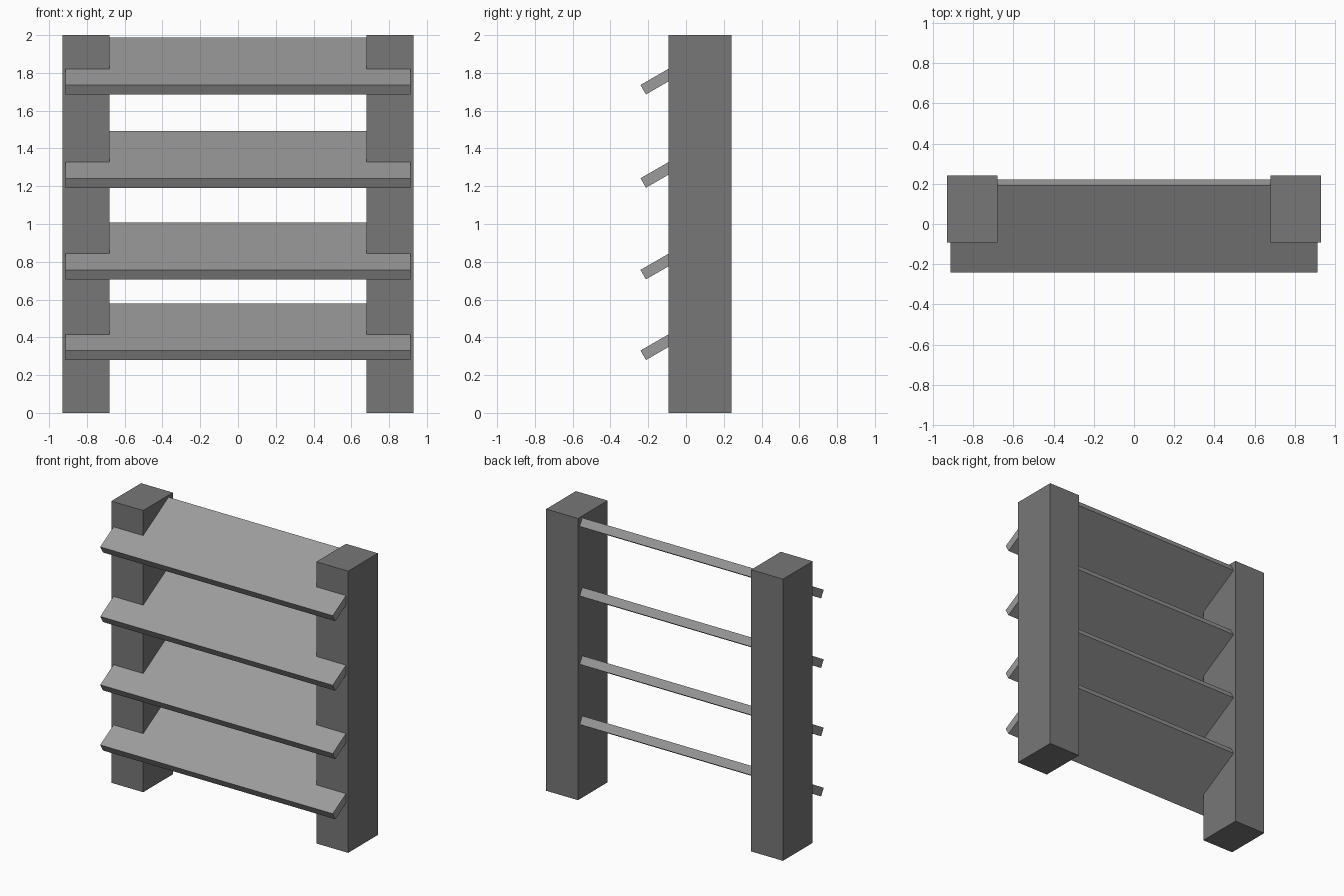
import bpy
from math import radians

if "Cube" in bpy.data.objects:
    bpy.data.objects.remove(bpy.data.objects["Cube"])


def grey(name, value):
    mat = bpy.data.materials.new(name)
    mat.diffuse_color = (value, value, value, 1)
    mat.use_nodes = True
    mat.node_tree.nodes["Principled BSDF"].inputs["Base Color"].default_value = mat.diffuse_color
    return mat


def box(name, size, location, material, tilt=0.0):
    bpy.ops.mesh.primitive_cube_add(size=1, location=location)
    obj = bpy.context.object
    obj.name = name
    obj.scale = size
    bpy.ops.object.transform_apply(location=False, rotation=False, scale=True)
    obj.rotation_euler.x = radians(tilt)
    obj.data.materials.append(material)
    return obj


post_grey = grey("post_grey", 0.185)
slat_grey = grey("slat_grey", 0.33)

# Upright posts
for side, x in (("left", -0.805), ("right", 0.805)):
    box(f"{side}_post", (0.25, 0.333, 2.0), (x, 0.074, 1.0), post_grey)

# Tilted slats, running through both posts and sticking out at the front
for i, z in enumerate((0.43, 0.857, 1.342, 1.836), 1):
    box(f"slat_{i}", (1.826, 0.5, 0.058), (0, -0.01, z), slat_grey, tilt=30)
